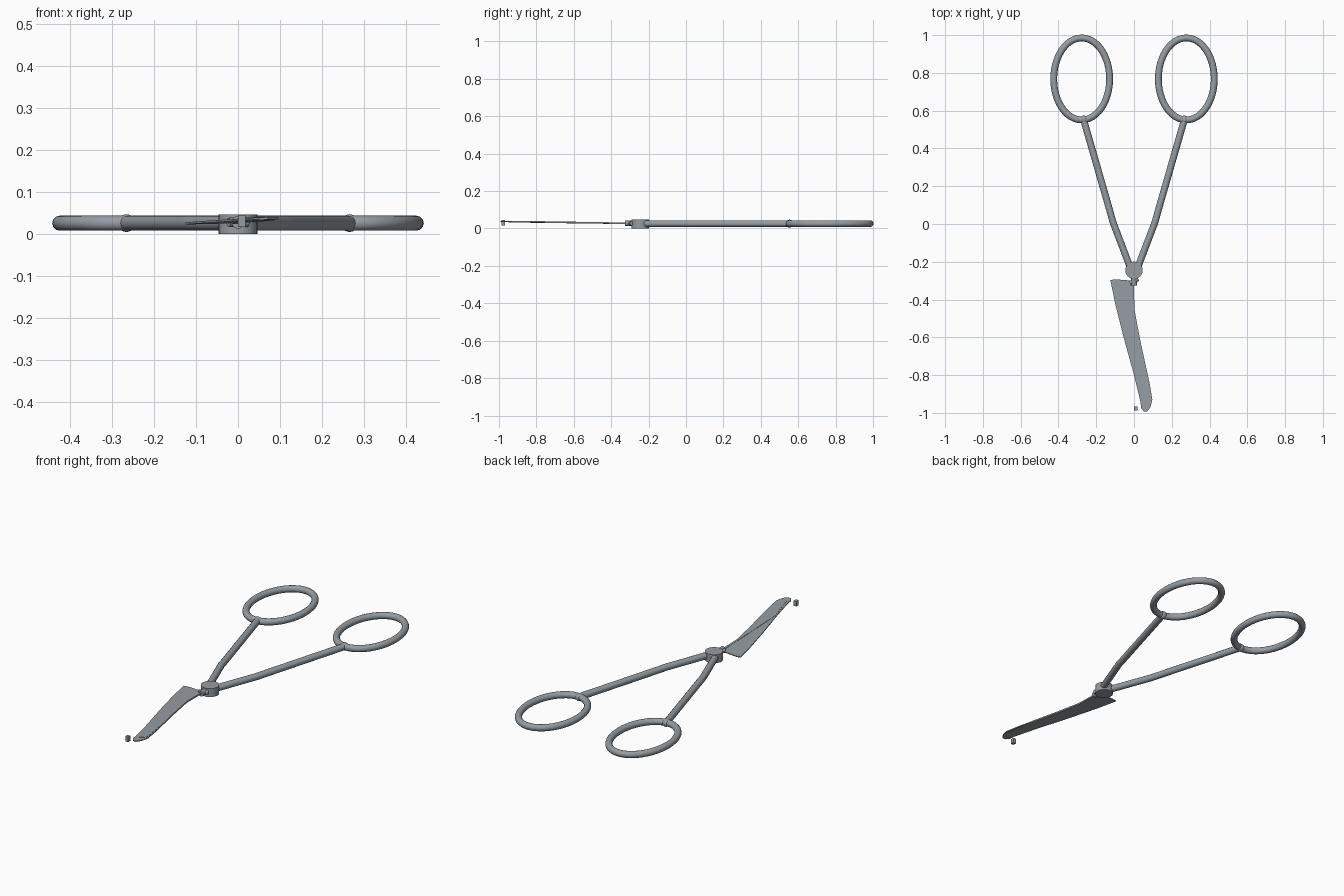
import bpy, bmesh, math
from mathutils import Vector

cube = bpy.data.objects.get("Cube")
if cube:
    bpy.data.objects.remove(cube, do_unlink=True)

STEEL = (0.30, 0.34, 0.37, 1)
steel = bpy.data.materials.new("grey_steel")
steel.use_nodes = True
steel.diffuse_color = STEEL
steel.node_tree.nodes["Principled BSDF"].inputs["Base Color"].default_value = STEEL
MID = 0.026


def finish(obj, name, smooth=True):
    obj.name = name
    obj.data.materials.append(steel)
    bpy.ops.object.select_all(action='DESELECT')
    obj.select_set(True)
    bpy.context.view_layer.objects.active = obj
    if smooth:
        bpy.ops.object.shade_smooth_by_angle(angle=math.radians(40))
    return obj


def tube(name, points, radius, cyclic=False):
    curve = bpy.data.curves.new(name, 'CURVE')
    curve.dimensions = '3D'
    curve.bevel_depth = radius
    curve.bevel_resolution = 4
    curve.use_fill_caps = True
    spline = curve.splines.new('POLY')
    spline.points.add(len(points) - 1)
    for p, co in zip(spline.points, points):
        p.co = (*co, MID, 1)
    spline.use_cyclic_u = cyclic
    obj = bpy.data.objects.new(name, curve)
    bpy.context.collection.objects.link(obj)
    bpy.ops.object.select_all(action='DESELECT')
    obj.select_set(True)
    bpy.context.view_layer.objects.active = obj
    bpy.ops.object.convert(target='MESH')
    return finish(bpy.context.object, name)


def cylinder(name, radius, depth, center, rotation=(0, 0, 0)):
    bpy.ops.mesh.primitive_cylinder_add(vertices=32, radius=radius, depth=depth,
                                        location=center, rotation=rotation)
    return finish(bpy.context.object, name)


# Finger rings, bent shanks and the collars joining them
for side, s in (("left", 1), ("right", -1)):
    ring = [(s * 0.277 + 0.148 * math.cos(math.tau * i / 48),
             0.768 + 0.217 * math.sin(math.tau * i / 48)) for i in range(48)]
    tube(side + "_finger_ring", ring, 0.018, True)
    shank = [(s * x, y) for x, y in
             ((0.266, 0.55), (0.125, 0.06), (0.113, 0.015), (0.1, -0.02), (0.02, -0.23))]
    tube(side + "_shank", shank, 0.018)
    bpy.ops.mesh.primitive_uv_sphere_add(segments=20, ring_count=12, radius=0.021,
                                         location=(s * 0.266, 0.553, MID))
    finish(bpy.context.object, side + "_ring_collar")

# Pivot and the short neck leading to the blades
cylinder("pivot", 0.046, 0.047, (0, -0.245, 0.0235))
cylinder("blade_neck", 0.015, 0.06, (0, -0.295, 0.028), (math.pi / 2, 0, 0))
cylinder("neck_pin", 0.011, 0.05, (0, -0.302, 0.028), (0, math.pi / 2, math.radians(25)))


# Thin blade, rising slightly toward the tip and the left edge
def blade_height(x, y):
    return 0.028 + 0.012 * (-0.3 - y) + 0.02 * x


def blade(name, outline, thickness):
    bm = bmesh.new()
    face = bm.faces.new([bm.verts.new((x, y, blade_height(x, y) - thickness / 2))
                         for x, y in outline])
    face.normal_update()
    if face.normal.z > 0:
        face.normal_flip()
    lid = bmesh.ops.extrude_face_region(bm, geom=[face], use_keep_orig=True)
    bmesh.ops.translate(bm, vec=Vector((0, 0, thickness)),
                        verts=[v for v in lid["geom"] if isinstance(v, bmesh.types.BMVert)])
    bmesh.ops.recalc_face_normals(bm, faces=bm.faces)
    mesh = bpy.data.meshes.new(name)
    bm.to_mesh(mesh)
    bm.free()
    obj = bpy.data.objects.new(name, mesh)
    bpy.context.collection.objects.link(obj)
    finish(obj, name, False)


blade("broad_blade", [(-0.125, -0.297), (-0.1, -0.293), (-0.008, -0.3), (-0.004, -0.4),
                      (0.012, -0.52), (0.047, -0.68), (0.082, -0.84), (0.097, -0.93),
                      (0.087, -0.97), (0.07, -0.993), (0.052, -0.993), (0.038, -0.975),
                      (0.034, -0.94), (0.0, -0.8), (-0.055, -0.6), (-0.1, -0.42)], 0.005)
blade("narrow_blade", [(-0.012, -0.31), (0.0, -0.31), (0.002, -0.45), (0.03, -0.6),
                       (0.062, -0.75), (0.09, -0.93), (0.05, -0.95), (0.0, -0.78)], 0.008)

# Small loose block beside the tip
bpy.ops.mesh.primitive_cube_add(size=1, location=(0.009, -0.977, 0.031))
block = bpy.context.object
block.scale = (0.017, 0.02, 0.028)
finish(block, "tip_block", False)
